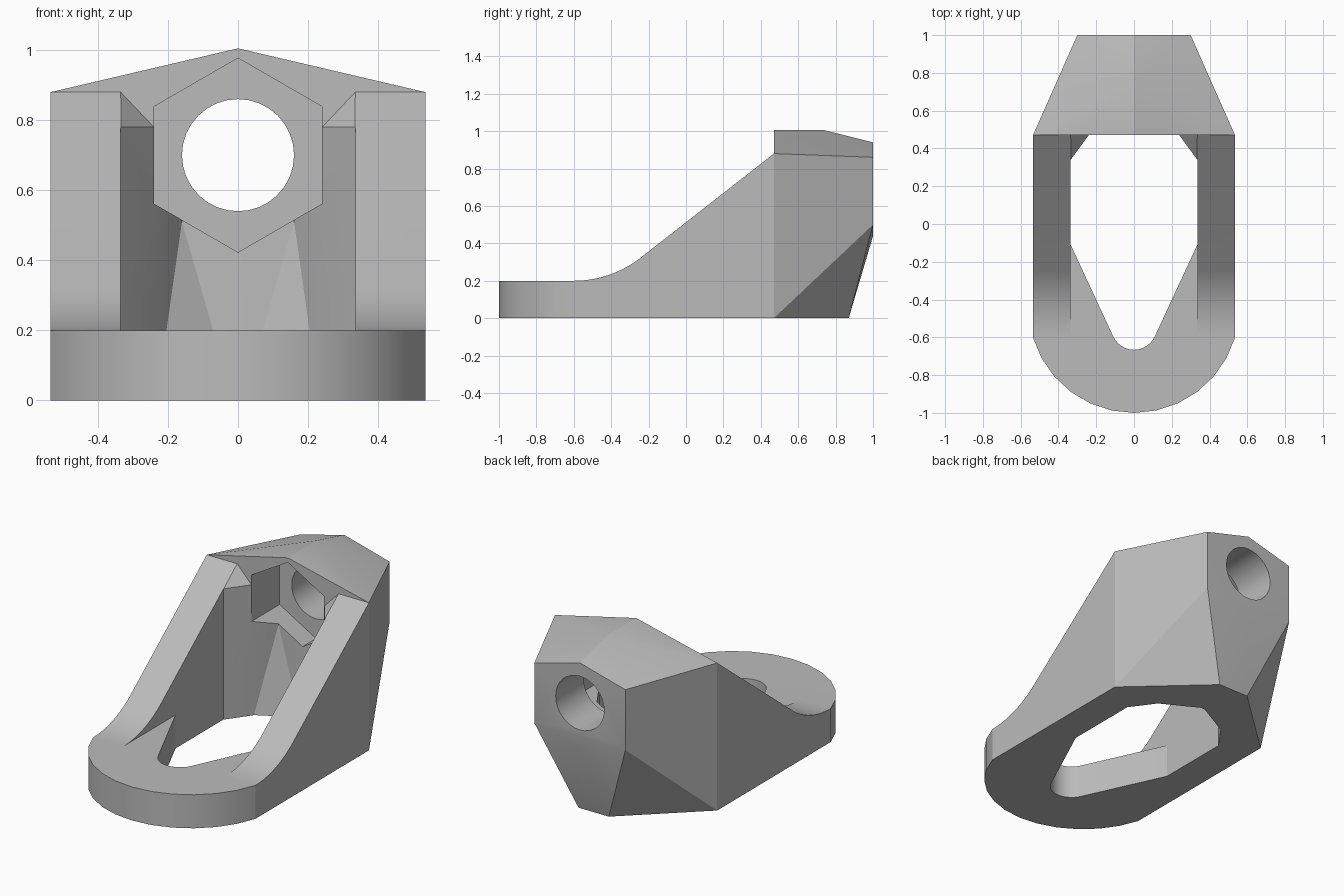
import bpy, bmesh
from math import sin, cos, radians, pi

cube = bpy.data.objects.get("Cube")
if cube:
    bpy.data.objects.remove(cube, do_unlink=True)

grey = bpy.data.materials.new("plain grey")
grey.use_nodes = True
grey.diffuse_color = (0.5, 0.5, 0.5, 1)
grey.node_tree.nodes["Principled BSDF"].inputs["Base Color"].default_value = (0.5, 0.5, 0.5, 1)


def add_object(name, bm):
    bmesh.ops.recalc_face_normals(bm, faces=bm.faces[:])
    mesh = bpy.data.meshes.new(name)
    bm.to_mesh(mesh)
    bm.free()
    mesh.materials.append(grey)
    obj = bpy.data.objects.new(name, mesh)
    bpy.context.collection.objects.link(obj)
    return obj


def hull(name, points):
    """Convex solid around the points."""
    bm = bmesh.new()
    for p in points:
        bm.verts.new(p)
    bmesh.ops.remove_doubles(bm, verts=bm.verts[:], dist=0.0001)
    result = bmesh.ops.convex_hull(bm, input=bm.verts[:])
    loose = [v for v in bm.verts if not v.link_faces]
    bmesh.ops.delete(bm, geom=loose, context="VERTS")
    bmesh.ops.dissolve_limit(bm, angle_limit=0.01, verts=bm.verts[:], edges=bm.edges[:])
    return add_object(name, bm)


def prism(name, outline, place, start, end):
    """Extrude a 2D outline; place(u, v, w) gives the 3D point."""
    bm = bmesh.new()
    ends = [[bm.verts.new(place(u, v, w)) for u, v in outline] for w in (start, end)]
    for ring in ends:
        bm.faces.new(ring)
    for i in range(len(outline)):
        j = (i + 1) % len(outline)
        bm.faces.new((ends[0][i], ends[0][j], ends[1][j], ends[1][i]))
    return add_object(name, bm)


def both(points):
    """Points together with their mirror images in x."""
    return [(s * p[0], *p[1:]) for p in points for s in (1, -1)]


def arc(cy, r, first, last, steps):
    angles = [radians(first + (last - first) * i / steps) for i in range(steps + 1)]
    return [(r * cos(a), cy + r * sin(a)) for a in angles]


def plan(u, v, w):
    return (u, v, w)


def side(u, v, w):
    return (w, u, v)


def front(u, v, w):
    return (u, w, v)


HALF, INNER, HEX, FRONT, TOP = 0.535, 0.335, 0.24, 0.47, 0.88

# Outer block: round nose, tapered back and pitched roof
nose = arc(-0.442, 0.558, -16.5, -163.5, 12)
block = [(x, y, z) for x, y in nose for z in (0, TOP)]
block += both([(HALF, FRONT, 0), (HALF, FRONT, TOP), (0.3, 1, 0.86), (0.3, 1, 0.5), (0.1, 0.87, 0)])
block += [(0, FRONT, 1.005), (0, 0.74, 1.005), (0, 1, 0.94), (0, 1, 0.44)]
body = hull("bracket_body", block)

# Sloping side-rail profile, with a curve running into the base plate
curve = arc(0, 0.58, -90, -52.7, 10)
slope = [(-1.2, 0.2)] + [(u - 0.6, v + 0.78) for u, v in curve]
slope += [(FRONT, TOP), (FRONT, 1.3), (-1.2, 1.3)]
cutters = [prism("slope_cutter", slope, side, -1, 1)]

# Channel between the rails
back_end = [(INNER, 0.34), (HEX, FRONT), (-HEX, FRONT), (-INNER, 0.34)]
cutters.append(prism("channel_cutter", [(-INNER, -0.6), (INNER, -0.6)] + back_end, plan, 0.2, 1.2))

# Slot through the base plate
slot = arc(-0.545, 0.121, -155.3, -24.7, 12) + [(INNER, -0.11)] + back_end + [(-INNER, -0.11)]
cutters.append(prism("slot_cutter", slot, plan, -0.1, 0.3))

# Slanted tops of the two corner fillets
for s in (1, -1):
    corner = [(s * INNER, 0.34, 0.78), (s * HEX, FRONT, 0.78), (s * INNER, FRONT, TOP)]
    cutters.append(hull("fillet_cutter", corner + [(x, y, 1.2) for x, y, z in corner]))

# Faceted hollow at the lower back
hollow = both([(HEX, y, z) for y in (0.42, FRONT) for z in (-0.05, 0.7)])
hollow += both([(0.16, 0.61, 0.51), (0.16, 0.61, 0.7)]) + [(0, 0.6, 0), (0, 0.6, -0.05)]
cutters.append(hull("hollow_cutter", hollow))


# Hexagonal pocket and round bore
def ring(r, sides):
    return [(r * sin(2 * pi * i / sides), 0.7 + r * cos(2 * pi * i / sides)) for i in range(sides)]


cutters.append(prism("pocket_cutter", ring(HEX / cos(pi / 6), 6), front, 0.42, 0.735))
cutters.append(prism("bore_cutter", ring(0.16, 32), front, 0.65, 1.1))

# Cut every opening, then shade
bpy.ops.object.select_all(action="DESELECT")
bpy.context.view_layer.objects.active = body
body.select_set(True)
for cutter in cutters:
    mod = body.modifiers.new(cutter.name, "BOOLEAN")
    mod.operation = "DIFFERENCE"
    mod.solver = "EXACT"
    mod.object = cutter
    cutter.hide_render = True
    bpy.ops.object.modifier_apply(modifier=mod.name)
    bpy.data.objects.remove(cutter, do_unlink=True)
bpy.ops.object.shade_smooth_by_angle(angle=radians(20))
